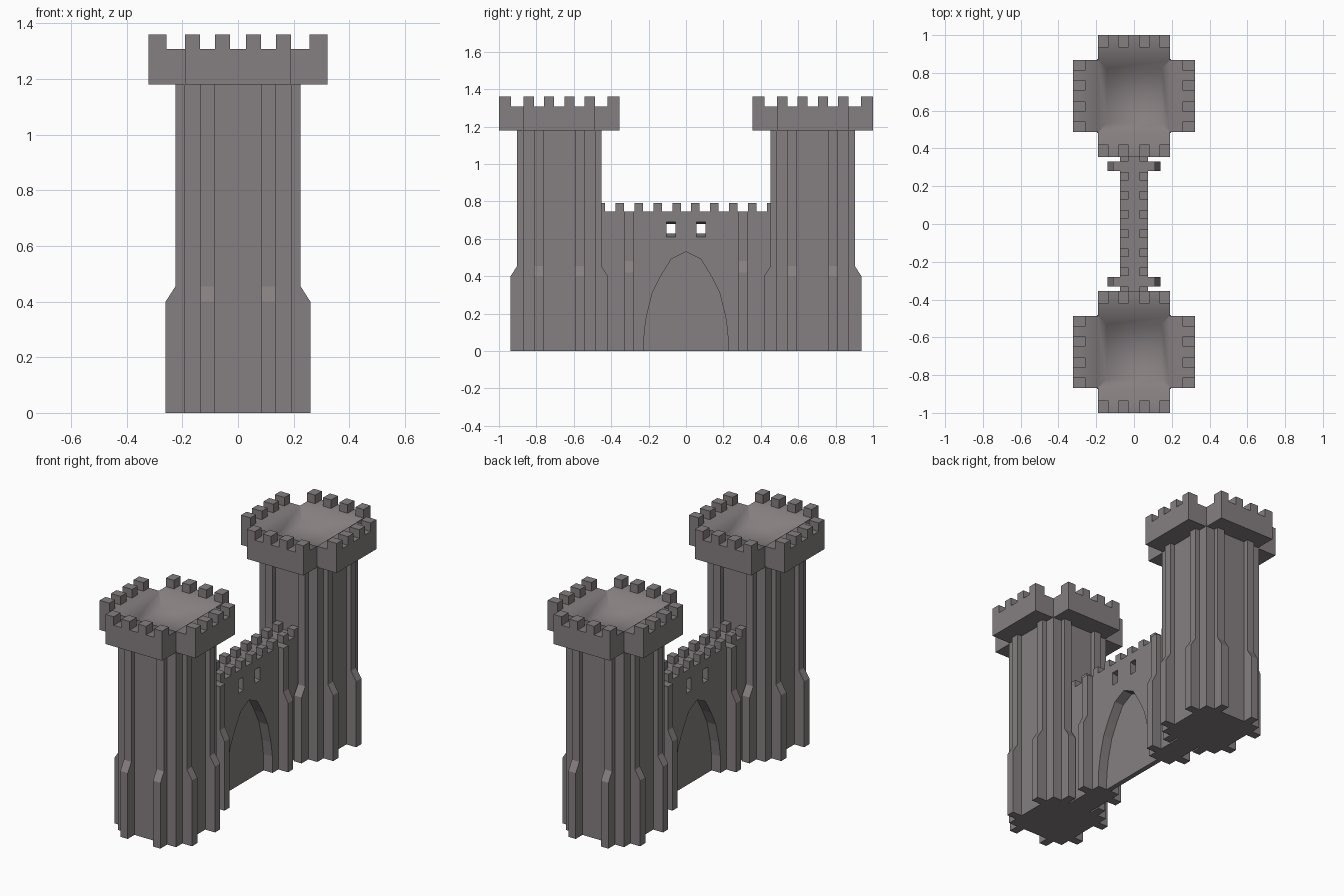
import bpy, bmesh, math

if "Cube" in bpy.data.objects:
    bpy.data.objects.remove(bpy.data.objects["Cube"])

stone = bpy.data.materials.new("grey_stone")
stone.diffuse_color = (0.235, 0.21, 0.215, 1)
stone.use_nodes = True
stone.node_tree.nodes["Principled BSDF"].inputs["Base Color"].default_value = stone.diffuse_color

TY = 0.6775   # tower centre distance from the middle


def finish(bm, name):
    bmesh.ops.recalc_face_normals(bm, faces=bm.faces)
    me = bpy.data.meshes.new(name)
    bm.to_mesh(me)
    bm.free()
    me.materials.append(stone)
    ob = bpy.data.objects.new(name, me)
    bpy.context.collection.objects.link(ob)
    return ob


def box(bm, x0, x1, y0, y1, z0, z1):
    prism(bm, [(x0, z0), (x1, z0), (x1, z1), (x0, z1)], lambda p, t: (p[0], t, p[1]), y0, y1)


def prism(bm, pts, place, t0, t1):
    """Extrude a 2D outline from t0 to t1, with place() mapping to 3D."""
    a = [bm.verts.new(place(p, t0)) for p in pts]
    b = [bm.verts.new(place(p, t1)) for p in pts]
    n = len(pts)
    bm.faces.new(a[::-1])
    bm.faces.new(b)
    for i in range(n):
        bm.faces.new((a[i], a[(i + 1) % n], b[(i + 1) % n], b[i]))


def buttress_profile(inner, foot, upper, z0, z1, top):
    return [(inner, 0), (foot, 0), (foot, z0), (upper, z1), (upper, top), (inner, top)]


def around(k, cy):
    """Map (outward, z) plus sideways t onto side k of a tower."""
    c, s = round(math.cos(k * math.pi / 2)), round(math.sin(k * math.pi / 2))
    return lambda p, t: (c * p[0] - s * t, cy + s * p[0] + c * t, p[1])


def tower(side, cy):
    # square shaft with two stepped buttresses on every side
    bm = bmesh.new()
    box(bm, -0.195, 0.195, cy - 0.195, cy + 0.195, 0, 1.19)
    prof = buttress_profile(0.18, 0.26, 0.225, 0.40, 0.455, 1.19)
    for k in range(4):
        for t in (-0.11, 0.11):
            prism(bm, prof, around(k, cy), t - 0.025, t + 0.025)
    finish(bm, side + "_tower_shaft")

    # cross-shaped parapet with a hollow in the middle
    bm = bmesh.new()
    a, b, lo, hi = 0.19, 0.322, 1.18, 1.308
    for k in range(4):
        f = around(k, cy)
        for z in (lo, hi):
            bm.faces.new([bm.verts.new(f((r, z), t)) for r, t in ((a, -a), (b, -a), (b, a), (a, a))])
        for p, q in (((a, -a), (b, -a)), ((b, -a), (b, a)), ((b, a), (a, a))):
            bm.faces.new([bm.verts.new(f((r, z), t)) for (r, t), z in
                          ((p, lo), (q, lo), (q, hi), (p, hi))])
    bm.faces.new([bm.verts.new((sx * a, cy + sy * a, lo)) for sx, sy in
                  ((-1, -1), (1, -1), (1, 1), (-1, 1))])
    rings = []
    for h, z in ((a, hi), (0.145, 1.225)):
        rings.append([bm.verts.new((sx * h, cy + sy * h, z)) for sx, sy in
                      ((-1, -1), (1, -1), (1, 1), (-1, 1))])
    for i in range(4):
        j = (i + 1) % 4
        bm.faces.new((rings[0][i], rings[0][j], rings[1][j], rings[1][i])).smooth = True
    bm.faces.new(rings[1]).smooth = True
    bmesh.ops.remove_doubles(bm, verts=bm.verts, dist=1e-4)
    cap = finish(bm, side + "_tower_parapet")
    # sharp rim, soft hollow
    cap.data.set_sharp_from_angle(angle=math.radians(70))

    # four merlons on each parapet arm
    bm = bmesh.new()
    for k in range(4):
        for t in (-0.163, -0.055, 0.055, 0.163):
            prism(bm, [(0.257, 1.30), (0.322, 1.30), (0.322, 1.36), (0.257, 1.36)],
                  around(k, cy), t - 0.027, t + 0.027)
    finish(bm, side + "_tower_merlons")


tower("front", -TY)
tower("back", TY)

# curtain wall
bm = bmesh.new()
box(bm, -0.075, 0.075, -0.49, 0.49, 0, 0.745)
wall = finish(bm, "curtain_wall")

# cutters: pointed arch recess on both faces, and two flared windows
half = [(0.225, -0.05), (0.223, 0.10), (0.21, 0.19), (0.18, 0.31), (0.135, 0.40), (0.08, 0.49), (0, 0.53)]
arch = half + [(-y, z) for y, z in half[-2::-1]]
bm = bmesh.new()
for s in (-1, 1):
    prism(bm, arch, lambda p, t: (t, p[0], p[1]), s * 0.015, s * 0.2)
    flare = [(-0.09, 0.605), (0, 0.628), (0.09, 0.605), (0.09, 0.693), (0, 0.678), (-0.09, 0.693)]
    prism(bm, flare, lambda p, t: (p[0], t, p[1]), s * 0.08 - 0.023, s * 0.08 + 0.023)
cutter = finish(bm, "opening_cutter")
cutter.hide_render = True
mod = wall.modifiers.new("openings", 'BOOLEAN')
mod.operation = 'DIFFERENCE'
mod.solver = 'EXACT'
mod.object = cutter
bpy.context.view_layer.objects.active = wall
bpy.ops.object.modifier_apply(modifier="openings")
bpy.data.objects.remove(cutter)

# wall buttresses
bm = bmesh.new()
for s in (-1, 1):
    prof = [(s * x, z) for x, z in buttress_profile(0.06, 0.14, 0.11, 0.42, 0.48, 0.745)]
    for y in (-0.305, 0.305):
        prism(bm, prof, lambda p, t: (p[0], t, p[1]), y - 0.025, y + 0.025)
finish(bm, "wall_buttresses")

# wall merlons along both edges
bm = bmesh.new()
for s in (-1, 1):
    for i in range(10):
        y = (i - 4.5) * 0.101
        box(bm, s * 0.0525 - 0.0225, s * 0.0525 + 0.0225, y - 0.0225, y + 0.0225, 0.73, 0.79)
finish(bm, "wall_merlons")
